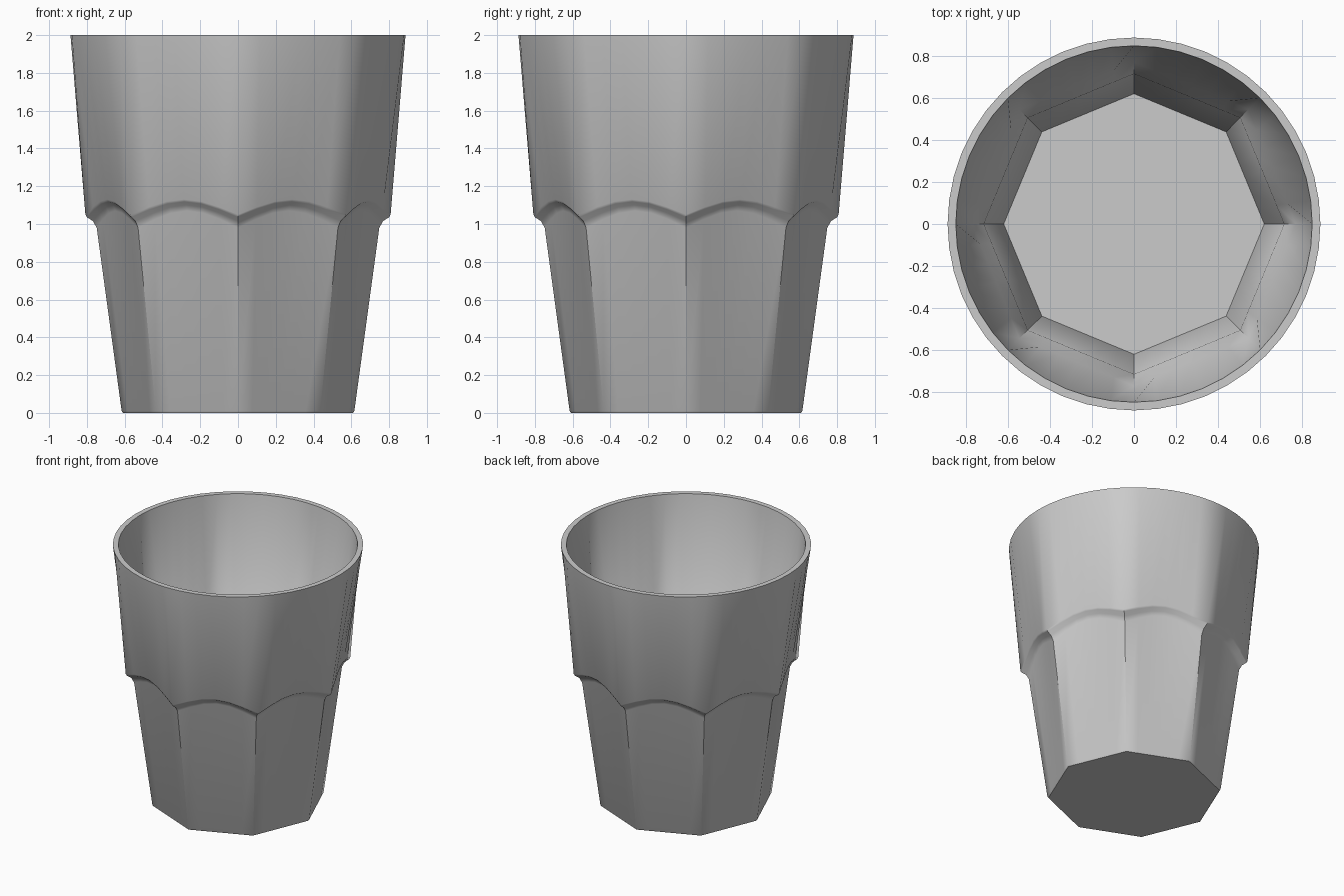
import bpy, bmesh
from math import pi, sin, cos

if "Cube" in bpy.data.objects:
    bpy.data.objects.remove(bpy.data.objects["Cube"])

SIDES, SEG = 8, 6          # facets, segments per facet
N = SIDES * SEG


def ring(bm, r, z, octo, wave=0.0, cone=0.0):
    """Ring of N points; octo blends circle (0) to octagon (1), wave lifts facet middles."""
    pts = []
    for i in range(N):
        a = 2 * pi * i / N
        t = (i % SEG) / SEG
        flat = cos(pi / SIDES) / cos((2 * t - 1) * pi / SIDES)
        lift = wave * sin(pi * t)
        rr = (r + cone * lift) * (1 + octo * (flat - 1))
        pts.append(bm.verts.new((rr * cos(a), rr * sin(a), z + lift)))
    return pts


bm = bmesh.new()
rings = [
    # outside: faceted base, scalloped shoulder, upper wall easing to a round rim
    ring(bm, 0.609, 0.0, 1),
    ring(bm, 0.616, 0.01, 1),
    ring(bm, 0.748, 0.98, 1, 0.09, 0.137),
    ring(bm, 0.768, 1.015, 1, 0.085, 0.08),
    ring(bm, 0.800, 1.036, 1, 0.082, 0.04),
    ring(bm, 0.808, 1.05, 1, 0.08, 0.04),
    ring(bm, 0.887, 2.0, 0),
    # inside: round rim down to the faceted well
    ring(bm, 0.848, 2.0, 0),
    ring(bm, 0.770, 1.05, 1, 0.08),
    ring(bm, 0.715, 0.99, 1, 0.08),
    ring(bm, 0.620, 0.30, 1),
]
for lo, hi in zip(rings, rings[1:]):
    for i in range(N):
        j = (i + 1) % N
        bm.faces.new((lo[i], lo[j], hi[j], hi[i]))
bm.faces.new(rings[0][::-1])   # underside
bm.faces.new(rings[-1])        # inner floor
bmesh.ops.recalc_face_normals(bm, faces=bm.faces)

me = bpy.data.meshes.new("tumbler")
bm.to_mesh(me)
bm.free()
ob = bpy.data.objects.new("tumbler", me)
bpy.context.collection.objects.link(ob)
bpy.context.view_layer.objects.active = ob
ob.select_set(True)
bpy.ops.object.shade_smooth_by_angle(angle=pi * 40 / 180)
